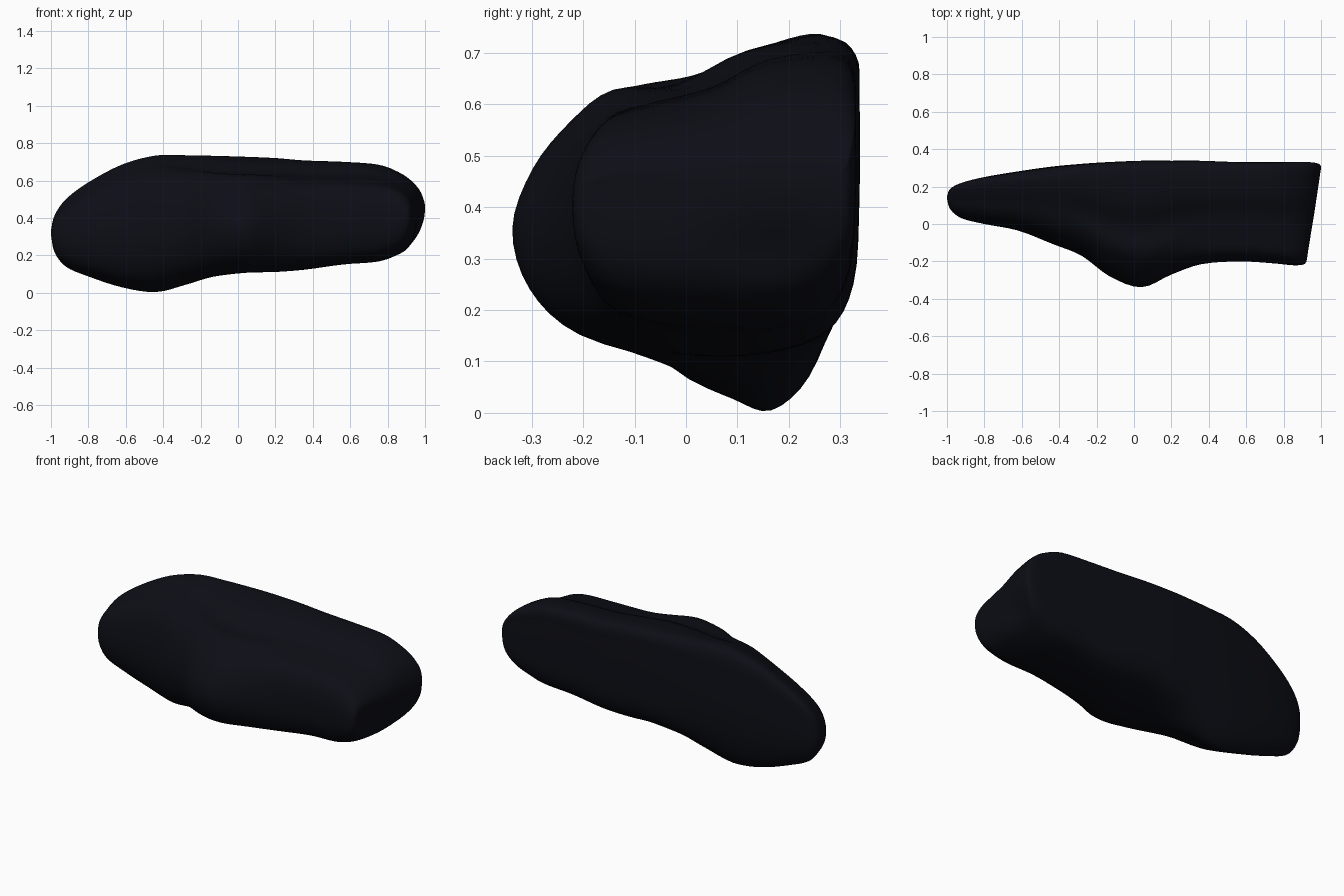
import bpy, bmesh, math

if "Cube" in bpy.data.objects:
    bpy.data.objects.remove(bpy.data.objects["Cube"])

# stations: x, y front, y back, z bottom, z top, end slant (extra x toward the back)
STATIONS = [
    (-0.998, .125, .155, .295, .345, 0),
    (-0.98, .075, .19, .215, .415, 0),
    (-0.92, .03, .22, .14, .50, 0),
    (-0.80, .00, .25, .088, .59, 0),
    (-0.62, -.035, .28, .03, .685, 0),
    (-0.44, -.105, .305, .005, .733, 0),
    (-0.28, -.17, .32, .045, .735, 0),
    (-0.13, -.28, .33, .09, .732, 0),
    (0.04, -.338, .337, .112, .727, 0),
    (0.20, -.27, .337, .116, .72, 0),
    (0.36, -.215, .337, .128, .707, 0),
    (0.56, -.20, .33, .155, .70, 0),
    (0.74, -.21, .33, .17, .685, .01),
    (0.84, -.22, .33, .205, .645, .02),
    (0.885, -.22, .33, .24, .60, .045),
    (0.91, -.215, .325, .29, .55, .065),
    (0.922, -.20, .315, .36, .50, .073),
    (0.925, -.18, .30, .42, .465, .075),
]
# cross-sections for left, bulge and right (u = front to back, v = bottom to top)
LEFT = [(1, .5), (1, .8), (.98, .95), (.88, 1), (.7, .98), (.5, .93), (.3, .88),
        (.14, .79), (.04, .64), (0, .43), (.07, .24), (.24, .1), (.48, .03),
        (.66, .0), (.84, .09), (.95, .27)]
BULGE = [(1, .5), (1, .82), (.99, .95), (.91, 1), (.67, .96), (.47, .855), (.29, .84),
         (.17, .74), (.06, .59), (0, .4), (.05, .21), (.19, .07), (.45, .0),
         (.7, .0), (.89, .07), (.98, .22)]
RIGHT = [(1, .5), (1, .82), (.99, .95), (.9, 1), (.67, .97), (.47, .875), (.25, .82),
         (.1, .77), (.02, .64), (0, .43), (.03, .21), (.14, .06), (.42, .0),
         (.7, .0), (.89, .06), (.98, .22)]


def spline(a, b, c, d, t):
    return tuple(.5 * (2 * q + (r - p) * t + (2 * p - 5 * q + 4 * r - s) * t * t
                 + (3 * q - p - 3 * r + s) * t ** 3) for p, q, r, s in zip(a, b, c, d))


def smooth_open(pts, n):
    p = [pts[0]] + pts + [pts[-1]]
    out = [spline(*p[i:i + 4], k / n) for i in range(len(pts) - 1) for k in range(n)]
    return out + [pts[-1]]


def smooth_closed(pts, n):
    m = len(pts)
    return [spline(pts[i - 1], pts[i], pts[(i + 1) % m], pts[(i + 2) % m], k / n)
            for i in range(m) for k in range(n)]


SHAPES = [smooth_closed(s, 4) for s in (LEFT, BULGE, RIGHT)]
n = len(SHAPES[0])


def section(x):
    """Blend the three cross-sections along the length."""
    if x < 0:
        a, b, t = SHAPES[0], SHAPES[1], (x + .45) / .45
    else:
        a, b, t = SHAPES[1], SHAPES[2], x / .45
    t = min(max(t, 0), 1)
    t = t * t * (3 - 2 * t)
    return [(p[0] + (q[0] - p[0]) * t, p[1] + (q[1] - p[1]) * t) for p, q in zip(a, b)]


# loft the rounded body along x
bm = bmesh.new()
rings = []
for x, yf, yb, zb, zt, slant in smooth_open(STATIONS, 4):
    ring = []
    for u, v in section(x):
        px, py, pz = x + slant * u, yf + (yb - yf) * u, zb + (zt - zb) * v
        # shallow hollow in the right end
        d2 = ((px - .95) / .1) ** 2 + ((py - .17) / .1) ** 2 + ((pz - .31) / .07) ** 2
        ring.append(bm.verts.new((px - .025 * math.exp(-d2), py, pz)))
    rings.append(ring)
for a, b in zip(rings, rings[1:]):
    for i in range(n):
        j = (i + 1) % n
        bm.faces.new((a[i], a[j], b[j], b[i]))

# close both ends with a fan
for ring, dx in ((rings[0], -.002), (rings[-1], .002)):
    mid = sum((v.co for v in ring), ring[0].co * 0) / n
    tip = bm.verts.new((mid.x + dx, mid.y, mid.z))
    for i in range(n):
        bm.faces.new((ring[i], ring[(i + 1) % n], tip))
bmesh.ops.recalc_face_normals(bm, faces=bm.faces[:])
for f in bm.faces:
    f.smooth = True
mesh = bpy.data.meshes.new("stone_body")
bm.to_mesh(mesh)
bm.free()
body = bpy.data.objects.new("stone_body", mesh)
bpy.context.collection.objects.link(body)

# near-black surface
mat = bpy.data.materials.new("dark_stone")
mat.diffuse_color = (.004, .0045, .008, 1)
mat.use_nodes = True
mat.node_tree.nodes["Principled BSDF"].inputs["Base Color"].default_value = mat.diffuse_color
mesh.materials.append(mat)
